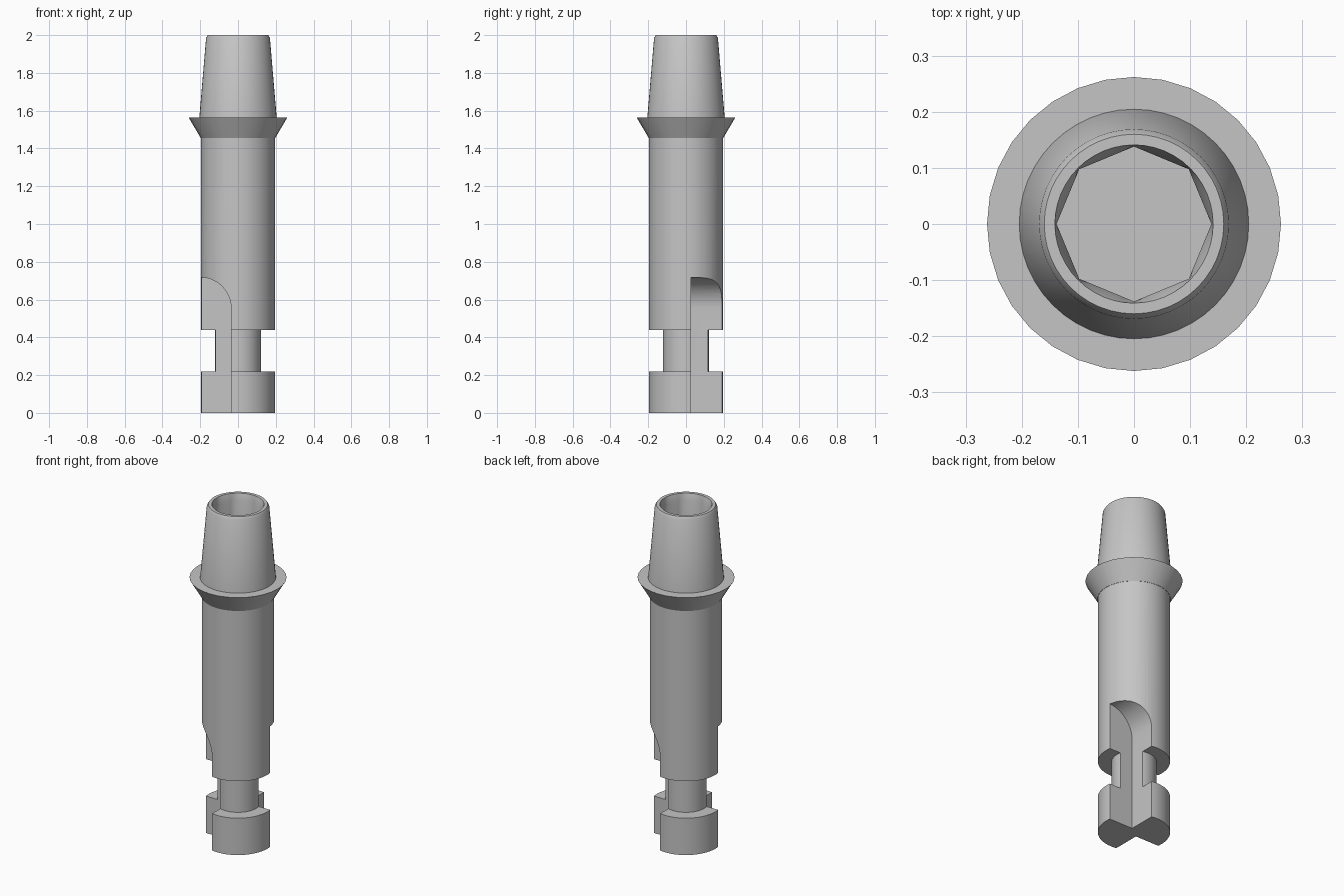
import bpy, bmesh, math

cube = bpy.data.objects.get("Cube")
if cube:
    bpy.data.objects.remove(cube, do_unlink=True)

steel = bpy.data.materials.new("grey_steel")
steel.use_nodes = True
GREY = (0.56, 0.56, 0.56, 1)
steel.diffuse_color = GREY
steel.node_tree.nodes["Principled BSDF"].inputs["Base Color"].default_value = GREY


def make_object(name, bm):
    bmesh.ops.recalc_face_normals(bm, faces=bm.faces)
    mesh = bpy.data.meshes.new(name)
    bm.to_mesh(mesh)
    bm.free()
    mesh.materials.append(steel)
    obj = bpy.data.objects.new(name, mesh)
    bpy.context.collection.objects.link(obj)
    return obj


def select_only(obj):
    bpy.ops.object.select_all(action='DESELECT')
    obj.select_set(True)
    bpy.context.view_layer.objects.active = obj


def lathe(name, profile, segments):
    """Closed turned solid; a third entry gives a ring that many flat sides."""
    bm = bmesh.new()
    rings = []
    for radius, z, *sides in profile:
        ring = []
        for i in range(segments):
            a = math.tau * i / segments
            r = radius
            if sides:
                half = math.pi / sides[0]
                r *= math.cos(half) / math.cos(a % (2 * half) - half)
            ring.append(bm.verts.new((r * math.cos(a), r * math.sin(a), z)))
        rings.append(ring)
    for low, high in zip(rings, rings[1:]):
        for i in range(segments):
            j = (i + 1) % segments
            bm.faces.new((low[i], low[j], high[j], high[i]))
    bm.faces.new(rings[0])
    bm.faces.new(rings[-1])
    return make_object(name, bm)


def notch_cutter(name, side):
    """Quarter cut with a rounded roof, turned half way round for side -1."""
    wall_x, wall_y, far, reach = 0.036, 0.027, 0.3, 0.165
    outline = [(far, -0.1), (wall_x, -0.1)]
    for k in range(13):
        t = math.pi / 2 * k / 12
        outline.append((wall_x + reach * (1 - math.cos(t)), 0.553 + reach * math.sin(t)))
    outline.append((far, 0.553 + reach))
    bm = bmesh.new()
    face = bm.faces.new([bm.verts.new((side * x, side * wall_y, z)) for x, z in outline])
    new = bmesh.ops.extrude_face_region(bm, geom=[face])["geom"]
    bmesh.ops.translate(bm, vec=(0, side * far, 0),
                        verts=[v for v in new if isinstance(v, bmesh.types.BMVert)])
    cutter = make_object(name, bm)
    cutter.hide_render = True
    return cutter


# Shaft: foot flange, narrow neck, long body
shaft = lathe("notched_shaft", [(0.195, 0), (0.195, 0.22), (0.121, 0.22),
                                (0.121, 0.44), (0.195, 0.44), (0.195, 1.46)], 64)

# Two opposite notches through the lower end
for side in (1, -1):
    cutter = notch_cutter("notch_cutter", side)
    mod = shaft.modifiers.new("notch", 'BOOLEAN')
    mod.operation = 'DIFFERENCE'
    mod.solver = 'EXACT'
    mod.object = cutter
    select_only(shaft)
    bpy.ops.object.modifier_apply(modifier=mod.name)
    bpy.data.objects.remove(cutter, do_unlink=True)

# Flared collar
collar = lathe("flared_collar", [(0.197, 1.455), (0.262, 1.565)], 32)

# Tapered head with an eight-sided socket
head = lathe("tapered_head", [(0.205, 1.56), (0.169, 1.985), (0.16, 2.0),
                              (0.141, 2.0), (0.138, 1.96, 8), (0.138, 1.6, 8)], 48)

for obj in (shaft, collar, head):
    select_only(obj)
    bpy.ops.object.shade_smooth_by_angle(angle=math.radians(30))
